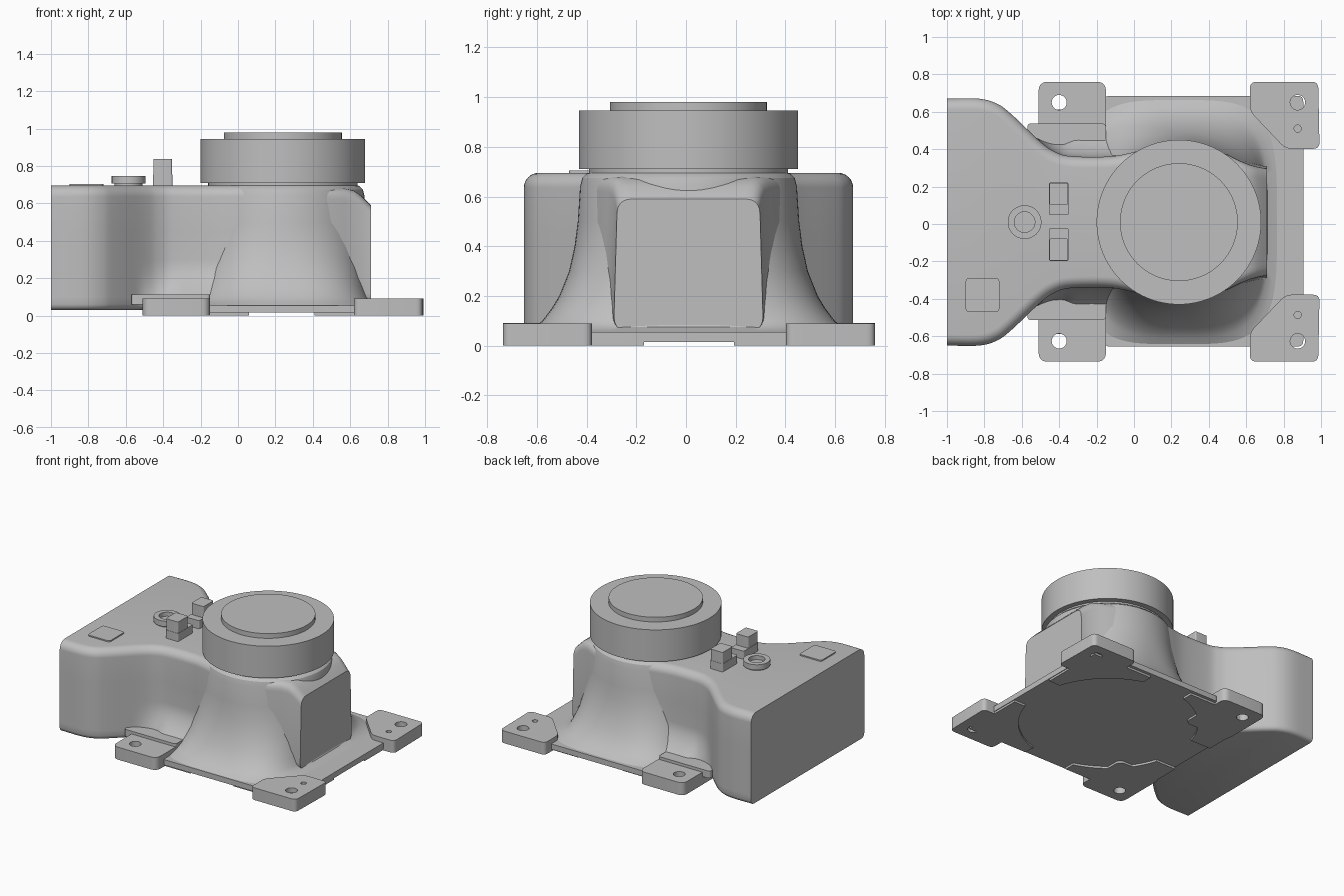
import bpy, bmesh, math
from mathutils import Matrix, Vector

if "Cube" in bpy.data.objects:
    bpy.data.objects.remove(bpy.data.objects["Cube"])

CX, CY = 0.24, 0.01          # axis of the turning column
grey = bpy.data.materials.new("light_grey")
grey.diffuse_color = (0.52, 0.52, 0.52, 1)
grey.use_nodes = True
grey.node_tree.nodes["Principled BSDF"].inputs["Base Color"].default_value = grey.diffuse_color


def loft(name, rings):
    """Skin a list of equal-length closed rings and cap both ends."""
    bm = bmesh.new()
    vs = [[bm.verts.new(p) for p in r] for r in rings]
    n = len(rings[0])
    for a, b in zip(vs, vs[1:]):
        for i in range(n):
            j = (i + 1) % n
            bm.faces.new((a[i], a[j], b[j], b[i]))
    bm.faces.new(vs[0])
    bm.faces.new(vs[-1])
    bmesh.ops.recalc_face_normals(bm, faces=bm.faces)
    me = bpy.data.meshes.new(name)
    bm.to_mesh(me)
    bm.free()
    ob = bpy.data.objects.new(name, me)
    bpy.context.collection.objects.link(ob)
    me.materials.append(grey)
    return ob


def rounded(pts, r, steps=6):
    """Round every corner of a polygon."""
    out = []
    for i, p in enumerate(pts):
        p, a, b = Vector(p), Vector(pts[i - 1]), Vector(pts[(i + 1) % len(pts)])
        s = p + (a - p).normalized() * r
        e = p + (b - p).normalized() * r
        for k in range(steps + 1):
            t = k / steps
            out.append(s * (1 - t) ** 2 + p * 2 * t * (1 - t) + e * t * t)
    return out


def rect(x0, x1, y0, y1, r):
    return rounded([(x0, y0), (x1, y0), (x1, y1), (x0, y1)], r)


def circle(x, y, r, n=32):
    return [(x + r * math.cos(k * math.tau / n), y + r * math.sin(k * math.tau / n)) for k in range(n)]


def slab(name, loops, z0, z1):
    """Upright prism from an outline; further loops become holes."""
    cu = bpy.data.curves.new(name, 'CURVE')
    cu.dimensions = '2D'
    cu.fill_mode = 'BOTH'
    cu.extrude = (z1 - z0) / 2
    for pts in loops:
        sp = cu.splines.new('POLY')
        sp.points.add(len(pts) - 1)
        for q, p in zip(sp.points, pts):
            q.co = (p[0], p[1], 0, 1)
        sp.use_cyclic_u = True
    ob = bpy.data.objects.new(name, cu)
    ob.location.z = (z0 + z1) / 2
    bpy.context.collection.objects.link(ob)
    bpy.ops.object.select_all(action='DESELECT')
    ob.select_set(True)
    bpy.context.view_layer.objects.active = ob
    bpy.ops.object.convert(target='MESH')
    ob = bpy.context.view_layer.objects.active
    ob.data.materials.clear()
    ob.data.materials.append(grey)
    return ob


def disc(name, x, y, r, z0, z1, hole=None):
    loops = [circle(x, y, r, 96)] + ([circle(x, y, hole, 96)] if hole else [])
    return slab(name, loops, z0, z1)


# Rear housing and waist: half outline, splined, then mirrored
key = [Vector(p) for p in [(-1.2, .66), (-1, .66), (-.83, .66), (-.73, .632), (-.65, .572), (-.5, .43),
       (-.42, .375), (-.33, .352), (-.12, .352), (.05, .385), (.24, .41), (.4, .42)]]
half = []
for a, b, c, d in zip(key, key[1:], key[2:], key[3:]):
    for k in range(6):
        t = k / 6
        half.append(.5 * (2 * b + (c - a) * t + (2 * a - 5 * b + 4 * c - d) * t * t
                          + (3 * b - a - 3 * c + d) * t ** 3))
half.append(key[-2])


def housing_ring(z, inset):
    side = []
    for i, p in enumerate(half):
        t = half[min(i + 1, len(half) - 1)] - half[max(i - 1, 0)]
        nrm = Vector((-t.y, t.x)).normalized()
        if i == 0:
            nrm = Vector((0, 1))
        w = min(1, max(0, (p.x + .52) / .2))          # waist flares onto the feet
        flare = .1 * w * max(0, min(1, 1 - (z - .1) / .2)) ** 2
        side.append(p + nrm * (flare - inset))
    return [(p.x, CY + p.y, z) for p in side] + [(p.x, CY - p.y, z) for p in reversed(side)]


levels = [(.03, .03), (.035, .015), (.045, .005), (.06, 0)]
levels += [(.1 + .025 * k, 0) for k in range(9)] + [(.45, 0)]
levels += [(.635 + .06 * math.sin(a), .06 - .06 * math.cos(a))
           for a in [k * math.pi / 16 for k in range(9)]]
loft("rear_housing", [housing_ring(z, d) for z, d in levels])


# Flared column: superellipse sections going from squarish foot to round top
def superellipse(z, a, b, e, n=96):
    ring = []
    for k in range(n):
        c, s = math.cos(k * math.tau / n), math.sin(k * math.tau / n)
        ring.append((CX + a * math.copysign(abs(c) ** (2 / e), c),
                     CY + b * math.copysign(abs(s) ** (2 / e), s), z))
    return ring


sections = [(.05, .54, .66, 4), (.06, .51, .645, 3.8), (.075, .475, .62, 3.6), (.1, .46, .588, 3.3),
            (.15, .452, .55, 3), (.2, .447, .52, 2.7), (.3, .442, .48, 2.4), (.4, .44, .458, 2.2),
            (.5, .438, .445, 2.06), (.64, .436, .436, 2), (.675, .427, .427, 2),
            (.693, .408, .408, 2), (.70, .385, .385, 2)]
loft("flared_column", [superellipse(*s) for s in sections])

# Flat end boss blending out of the column
boss = []
for x, w, top in [(.3, .42, .68), (.5, .36, .68), (.57, .325, .68), (.62, .305, .668),
                  (.66, .294, .64), (.69, .288, .61), (.71, .286, .59)]:
    prof = rounded([(-w - .015, .06), (w + .015, .06), (w, top), (-w, top)], .06)
    boss.append([(x, CY + p.x, p.y) for p in prof])
loft("end_boss", boss)

# Base plate
slab("base_plate", [rounded([(-.5, -.36), (-.16, -.36), (-.16, -.655), (.905, -.655), (.905, .685),
                             (-.16, .685), (-.16, .38), (-.5, .38)], .03)], .015, .055)

for s, side in ((-1, "front"), (1, "back")):
    def m(pts):
        return [(x, .012 + s * y) for x, y in pts]
    # Mounting feet with bolt holes
    slab(side + "_right_foot",
         [m(rounded([(.62, .748), (.985, .748), (.992, .39), (.81, .39), (.62, .59)], .035)),
          m(circle(.875, .638, .04)), m(circle(.875, .498, .019))], 0, .09)
    slab(side + "_left_foot", [m(rect(-.51, -.15, .34, .748, .05)), m(circle(-.4, .638, .04))], 0, .092)
    slab(side + "_left_foot_step", [m(rounded([(-.57, .3), (-.15, .3), (-.15, .525), (-.57, .525)], .02))],
         .06, .113)
    # Thin raised pads under the plate, cut by a big circle
    for d, end in ((-1, "left"), (1, "right")):
        arc = [(.235 + d * .6 * math.cos(a), .6 * math.sin(a))
               for a in [math.radians(17.5 + 55.5 * k / 16) for k in range(17)]]
        if d > 0:
            outer = [(.41, .65), (.9, .65), (.9, .18)]
        else:
            outer = [(.06, .65), (-.2, .65), (-.2, .6), (-.5, .6), (-.5, .18)]
        slab(side + "_" + end + "_sole", [m(arc + outer)], 0, .03)
    # Cable connectors on the waist: low body and tall plug
    slab(side + "_connector_body", [m(rect(-.455, -.35, .035, .21, .012))], .68, .755)
    slab(side + "_connector_plug", [m(rect(-.453, -.352, .09, .208, .012))], .75, .838)

# Turning head
disc("head_neck", CX, CY, .40, .68, .72)
disc("head_ring", CX, CY, .44, .71, .945)
disc("head_cap", CX, CY, .315, .94, .98)

# Round socket and small cover plate on the rear housing
disc("socket_base", -.585, CY, .075, .68, .715)
disc("socket_ring", -.585, CY, .09, .705, .745, hole=.055)
slab("cover_plate", [rect(-.9, -.72, -.47, -.29, .02)], .69, .704)

# Smooth curved surfaces, keep hard edges
bpy.ops.object.select_all(action='SELECT')
bpy.ops.object.shade_smooth_by_angle(angle=math.radians(30))
